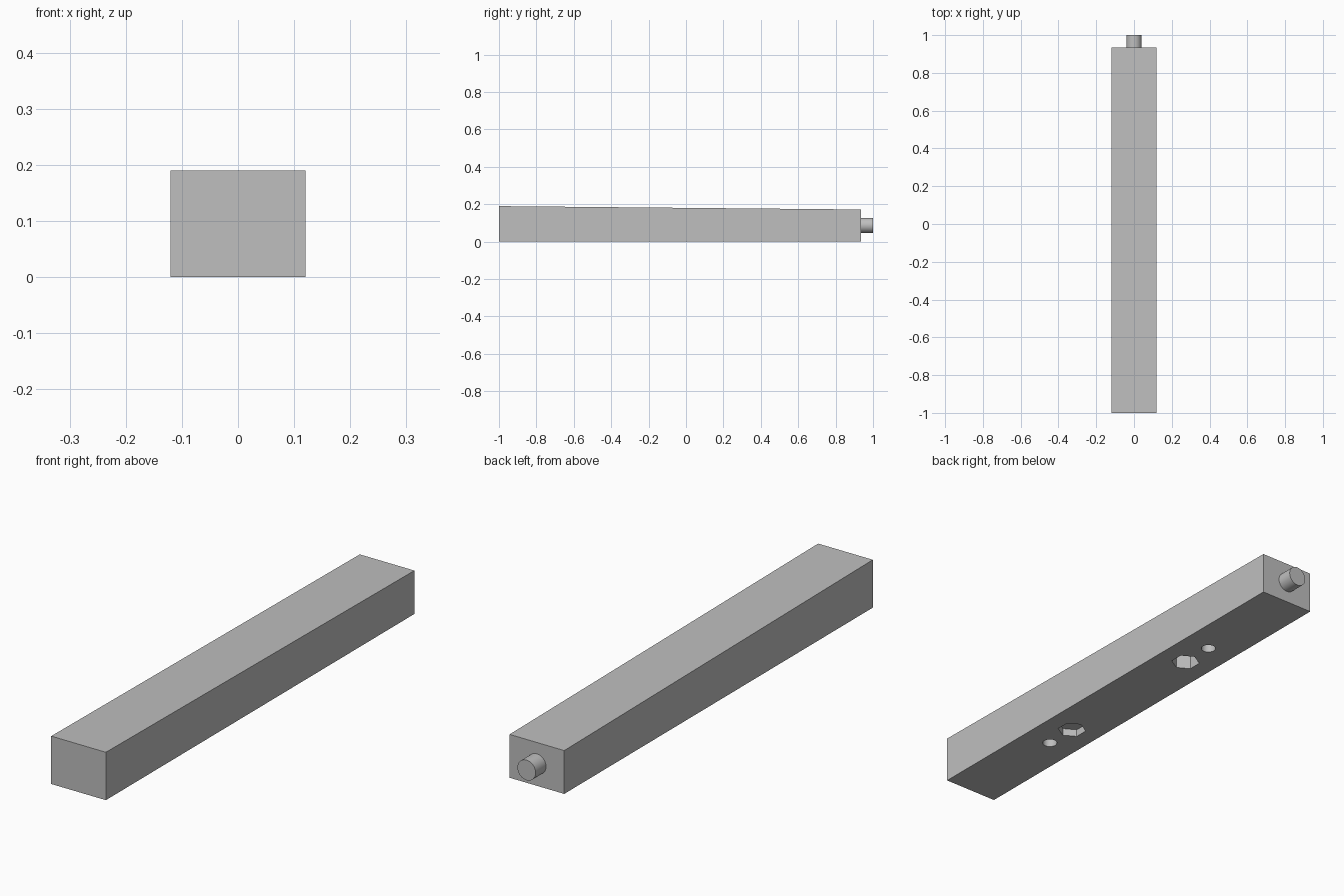
import bpy
import bmesh
from math import pi, radians

cube = bpy.data.objects.get("Cube")
if cube:
    bpy.data.objects.remove(cube, do_unlink=True)

grey = bpy.data.materials.new("light grey")
grey.use_nodes = True
grey.diffuse_color = (0.52, 0.52, 0.52, 1)
grey.node_tree.nodes["Principled BSDF"].inputs["Base Color"].default_value = grey.diffuse_color

HALF_WIDTH = 0.12
FRONT, BACK = -1.0, 0.935
FRONT_HEIGHT, BACK_HEIGHT = 0.19, 0.172


def cylinder(name, sides, radius, depth, location, rotation=(0, 0, 0)):
    bpy.ops.mesh.primitive_cylinder_add(vertices=sides, radius=radius, depth=depth,
                                        location=location, rotation=rotation)
    obj = bpy.context.object
    obj.name = name
    obj.data.materials.append(grey)
    return obj


# Tapered bar: side profile extruded across the width
bm = bmesh.new()
profile = [(FRONT, 0), (BACK, 0), (BACK, BACK_HEIGHT), (FRONT, FRONT_HEIGHT)]
side = bm.faces.new([bm.verts.new((-HALF_WIDTH, y, z)) for y, z in profile])
extruded = bmesh.ops.extrude_face_region(bm, geom=[side])["geom"]
bmesh.ops.translate(bm, vec=(2 * HALF_WIDTH, 0, 0),
                    verts=[v for v in extruded if isinstance(v, bmesh.types.BMVert)])
bmesh.ops.recalc_face_normals(bm, faces=bm.faces)
mesh = bpy.data.meshes.new("tapered_bar")
bm.to_mesh(mesh)
bm.free()
mesh.materials.append(grey)
bar = bpy.data.objects.new("tapered_bar", mesh)
bpy.context.collection.objects.link(bar)


# Blind holes in the underside: two round, two hexagonal
def drill(name, sides, radius, y, depth, turn=0):
    below = 0.05
    cutter = cylinder(name, sides, radius, depth + below,
                      (0, y, (depth - below) / 2), (0, 0, turn))
    cut = bar.modifiers.new(name, 'BOOLEAN')
    cut.operation = 'DIFFERENCE'
    cut.solver = 'EXACT'
    cut.object = cutter
    bpy.context.view_layer.objects.active = bar
    bpy.ops.object.modifier_apply(modifier=name)
    bpy.data.objects.remove(cutter, do_unlink=True)


drill("front_round_hole", 32, 0.028, -0.515, 0.1)
drill("front_hex_hole", 6, 0.055, -0.38, 0.03)
drill("back_hex_hole", 6, 0.055, 0.315, 0.1)
drill("back_round_hole", 32, 0.028, 0.455, 0.1)

# Round pin on the back end
PIN_ROOT = BACK - 0.02
pin = cylinder("end_pin", 48, 0.04, 1 - PIN_ROOT,
               (0, (1 + PIN_ROOT) / 2, 0.087), (pi / 2, 0, 0))

# Smooth round walls, sharp edges
for obj in (bar, pin):
    bpy.ops.object.select_all(action='DESELECT')
    obj.select_set(True)
    bpy.context.view_layer.objects.active = obj
    bpy.ops.object.shade_smooth_by_angle(angle=radians(30))
